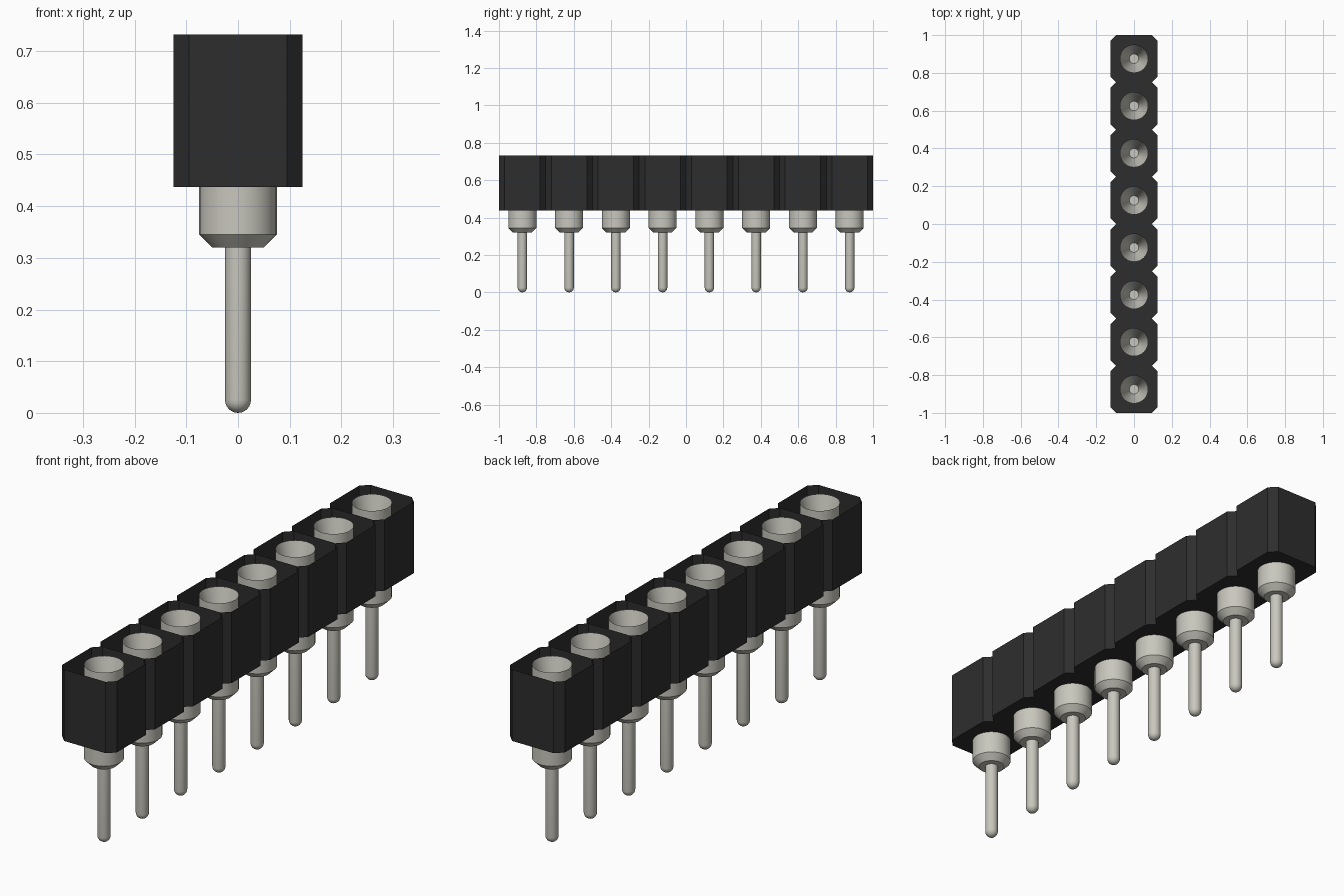
import bpy, bmesh, math

cube = bpy.data.objects.get("Cube")
if cube:
    bpy.data.objects.remove(cube, do_unlink=True)

COUNT, PITCH = 8, 0.25
HALF, CUT = PITCH / 2, 0.03
BASE, TOP = 0.437, 0.732
SIDES = 32


def make_material(name, colour, rough):
    mat = bpy.data.materials.new(name)
    mat.use_nodes = True
    mat.diffuse_color = (*colour, 1)
    bsdf = mat.node_tree.nodes["Principled BSDF"]
    bsdf.inputs["Base Color"].default_value = (*colour, 1)
    bsdf.inputs["Roughness"].default_value = rough
    return mat


def make_object(name, bm, mat):
    mesh = bpy.data.meshes.new(name)
    bm.to_mesh(mesh)
    bm.free()
    mesh.materials.append(mat)
    obj = bpy.data.objects.new(name, mesh)
    bpy.context.collection.objects.link(obj)
    return obj


black = make_material("black plastic", (0.027, 0.027, 0.027), 0.6)
metal = make_material("pale metal", (0.58, 0.57, 0.51), 0.5)

# Housing: a row of open-topped cells with chamfered corners and shared walls
e = HALF - CUT
octagon = [(-e, -HALF), (e, -HALF), (HALF, -e), (HALF, e),
           (e, HALF), (-e, HALF), (-HALF, e), (-HALF, -e)]
centres = [(i - (COUNT - 1) / 2) * PITCH for i in range(COUNT)]
bm = bmesh.new()
for i, cy in enumerate(centres):
    low = [bm.verts.new((x, y + cy, BASE)) for x, y in octagon]
    high = [bm.verts.new((x, y + cy, TOP)) for x, y in octagon]
    bm.faces.new(low[::-1])
    for a in range(len(octagon)):
        if a == 0 and i > 0:
            continue  # wall shared with the previous cell
        b = (a + 1) % len(octagon)
        bm.faces.new((low[a], low[b], high[b], high[a]))
bmesh.ops.remove_doubles(bm, verts=bm.verts, dist=0.0005)
make_object("housing", bm, black)

# Contact: domed pin, bevelled sleeve and funnel mouth turned as one profile
R = 0.025
profile = [(R * math.sin(t), R - R * math.cos(t))
           for t in (k * math.pi / 12 for k in range(7))]
profile += [(R, 0.32), (0.05, 0.32), (0.075, 0.345),
            (0.075, TOP), (R, 0.54), (0, 0.54)]
bm = bmesh.new()
verts = [bm.verts.new((r, 0, z)) for r, z in profile]
edges = [bm.edges.new(pair) for pair in zip(verts, verts[1:])]
bmesh.ops.spin(bm, geom=verts + edges, cent=(0, 0, 0), axis=(0, 0, 1),
               angle=math.tau, steps=SIDES, use_duplicate=False)
bmesh.ops.remove_doubles(bm, verts=bm.verts, dist=0.0002)
bmesh.ops.recalc_face_normals(bm, faces=bm.faces)
contact = make_object("contact_1", bm, metal)
bpy.ops.object.select_all(action="DESELECT")
contact.select_set(True)
bpy.context.view_layer.objects.active = contact
bpy.ops.object.shade_smooth_by_angle(angle=math.radians(30))

# Repeat the contact in every cell
contact.location.y = centres[0]
for i, cy in enumerate(centres[1:], 2):
    copy = contact.copy()
    copy.name = f"contact_{i}"
    copy.location.y = cy
    bpy.context.collection.objects.link(copy)
